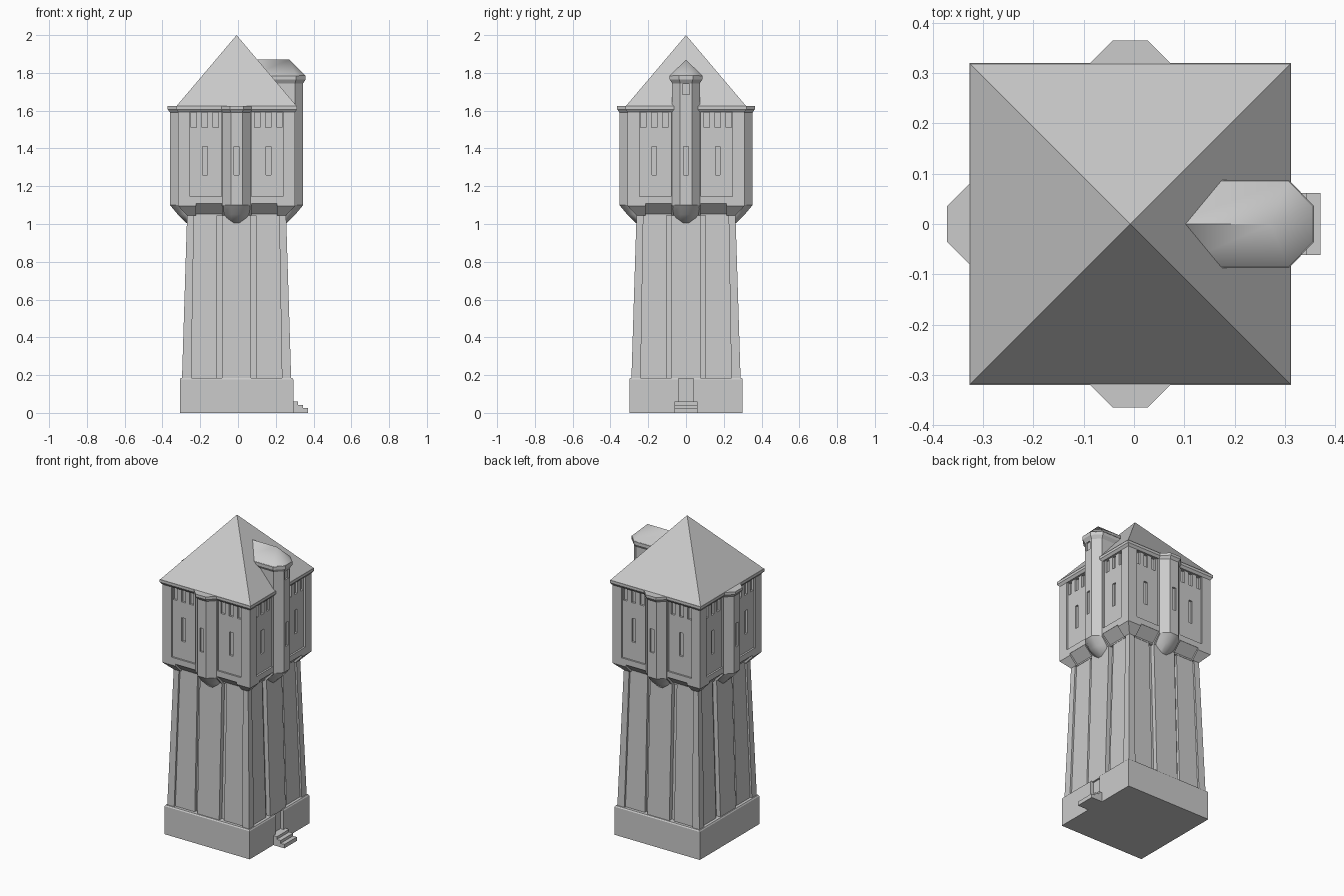
import bpy, bmesh, math

if "Cube" in bpy.data.objects:
    bpy.data.objects.remove(bpy.data.objects["Cube"])

CX = -0.0075  # tower axis (steps stick out to +x)
stone = bpy.data.materials.new("light_grey")
stone.diffuse_color = (0.6, 0.6, 0.6, 1)
stone.use_nodes = True
stone.node_tree.nodes["Principled BSDF"].inputs["Base Color"].default_value = stone.diffuse_color


def turn(u, d, k):
    """Side coordinates (u across, d outwards) to x, y; side 0 faces +x."""
    return [(d, u), (-u, d), (-d, -u), (u, -d)][k]


def finish(name, bm):
    bmesh.ops.remove_doubles(bm, verts=bm.verts, dist=1e-5)
    bmesh.ops.recalc_face_normals(bm, faces=bm.faces)
    me = bpy.data.meshes.new(name)
    bm.to_mesh(me)
    bm.free()
    me.materials.append(stone)
    ob = bpy.data.objects.new(name, me)
    ob.location.x = CX
    bpy.context.collection.objects.link(ob)
    return ob


def loft_into(bm, rings):
    """Skin a stack of equally long rings of 3D points and cap the ends."""
    loops = [[bm.verts.new(p) for p in r] for r in rings]
    n = len(loops[0])
    for a, b in zip(loops, loops[1:]):
        for i in range(n):
            j = (i + 1) % n
            bm.faces.new((a[i], a[j], b[j], b[i]))
    bm.faces.new(loops[0][::-1])
    bm.faces.new(loops[-1])


def loft(name, rings):
    bm = bmesh.new()
    loft_into(bm, rings)
    return finish(name, bm)


def square(h, z):
    return [(-h, -h, z), (h, -h, z), (h, h, z), (-h, h, z)]


def octagon(a, c, z, k, back=None):
    """Octagon of apothem a centred c out on side k; back stretches its rear."""
    s = a * math.tan(math.pi / 8)
    pts = [(-s, c + a), (s, c + a), (a, c + s), (a, c - s),
           (s, c - a), (-s, c - a), (-a, c - s), (-a, c + s)]
    if back is not None:
        pts[3], pts[6] = (a, back + .01), (-a, back + .01)
        pts[4], pts[5] = (s, back), (-s, back)
    return [(*turn(u, d, k), z) for u, d in pts]


def boxes(name, specs):
    """Boxes given as (side, u0, u1, d0, d1, z0, z1)."""
    bm = bmesh.new()
    for k, u0, u1, d0, d1, z0, z1 in specs:
        loft_into(bm, [[(*turn(u, d, k), z) for u, d in
                        ((u0, d0), (u1, d0), (u1, d1), (u0, d1))] for z in (z0, z1)])
    return finish(name, bm)


def cut(ob, cutter):
    cutter.hide_render = True
    m = ob.modifiers.new("cut", 'BOOLEAN')
    m.operation, m.solver, m.object = 'DIFFERENCE', 'EXACT', cutter
    bpy.context.view_layer.objects.active = ob
    bpy.ops.object.modifier_apply(modifier=m.name)
    bpy.data.objects.remove(cutter)


# plinth with door notch, and entrance steps
base = loft("base", [square(.30, 0), square(.30, .178), square(.295, .186)])
cut(base, boxes("door_cutter", [(0, -.04, .04, .278, .33, .06, .2)]))
boxes("entrance_steps", [(0, -.062, .062, .29, d, 0, z)
                         for d, z in ((.325, .06), (.352, .043), (.378, .025))])


# tapering shaft with corner piers, panels, grooves and centre pilasters
def shaft_ring(h, p, z):
    half = [(-h, h), (-p, h), (-p, h - .012), (-.103, h - .012),
            (-.103, h - .028), (-.077, h - .028), (-.077, h)]
    side = half + [(-u, d) for u, d in half[:0:-1]]
    ring = []
    for k in range(4):
        ring += [(*turn(u, d, k), z) for u, d in side]
    return ring


loft("shaft", [shaft_ring(.289, .24, .18), shaft_ring(.261, .225, 1.08)])

# overhanging upper storey
body = loft("upper_storey", [square(.262, 1.045), square(.309, 1.095), square(.309, 1.61)])

# sloped notches in its corbelled underside
bm = bmesh.new()
for k in range(4):
    for s in (-1, 1):
        loft_into(bm, [[(*turn(s * u, d, k), z) for d, z in
                        ((.33, 1.108), (.308, 1.108), (.252, 1.054), (.252, 1.0), (.33, 1.0))]
                       for u in (.078, .215)])
cut(body, finish("notch_cutter", bm))

# recessed wall panels, then windows within them
panels, slots = [], []
for k in range(4):
    for s in (-1, 1):
        panels.append((k, *sorted((s * .08, s * .246)), .298, .34, 1.145, 1.598))
        for c, w, z0, z1 in ((.227, .014, 1.51, 1.59), (.168, .014, 1.51, 1.59),
                             (.11, .014, 1.51, 1.59), (.168, .013, 1.26, 1.41)):
            slots.append((k, s * c - w, s * c + w, .285, .34, z0, z1))
cut(body, boxes("panel_cutter", panels))
cut(body, boxes("window_cutter", slots))

# octagonal turrets; the one over the door rises through the roof
C = .279
for k, side in enumerate(("right", "back", "left", "front")):
    top, back = (1.765, .12) if k == 0 else (1.61, None)
    turret = loft(side + "_turret", [octagon(.0735, C, 1.1, k, .2),
                                     octagon(.0735, C, 1.6, k, .2)])
    holes = [(k, -.013, .013, .342, .37, 1.26, 1.41)]
    cut(turret, boxes("turret_window_cutter", holes))
    loft(side + "_turret_bracket", [octagon(.03, .235, 1.005, k), octagon(.066, .245, 1.05, k),
                                    octagon(.0735, C, 1.1, k)])
    if k:
        loft(side + "_turret_cornice", [octagon(.0735, C, 1.59, k), octagon(.0855, C, 1.607, k),
                                        octagon(.0855, C, 1.624, k)])
    else:
        upper = loft("tall_turret_top", [octagon(.0735, C, 1.6, k, .12),
                                         octagon(.0735, C, top, k, .12)])
        cut(upper, boxes("top_window_cutter", [(0, -.018, .018, .342, .37, 1.685, 1.74)]))
        loft("tall_turret_cornice", [octagon(.0735, C, 1.745, k, .12),
                                     octagon(.0865, C, 1.765, k, .12),
                                     octagon(.0865, C, 1.786, k, .12)])

# tall turret roof: ridge running back into the main roof, hipped front
bm = bmesh.new()
s = .036
eave = [bm.verts.new((x, y, 1.784)) for x, y in
        ((.08, -.088), (C + s, -.088), (C + .0865, -s), (C + .0865, s), (C + s, .088), (.08, .088))]
peak = bm.verts.new((C, 0, 1.87))
rear = bm.verts.new((.08, 0, 1.87))
for i in range(1, 4):
    bm.faces.new((eave[i], eave[i + 1], peak))
bm.faces.new((eave[0], eave[1], peak, rear))
bm.faces.new((eave[4], eave[5], rear, peak))
bm.faces.new((eave[5], eave[0], rear))
bm.faces.new(eave[::-1])
turret_roof = finish("tall_turret_roof", bm)

# main cornice and pyramid roof
loft("cornice", [square(.309, 1.592), square(.32, 1.607), square(.32, 1.624)])
bm = bmesh.new()
rim = [bm.verts.new(p) for p in square(.32, 1.622)]
tip = bm.verts.new((0, 0, 2))
for i in range(4):
    bm.faces.new((rim[i], rim[(i + 1) % 4], tip))
bm.faces.new(rim[::-1])
finish("main_roof", bm)

# soften the rounded brackets and the small hipped roof
for ob in bpy.data.objects:
    if ob.name.endswith("bracket") or ob == turret_roof:
        bpy.ops.object.select_all(action='DESELECT')
        ob.select_set(True)
        bpy.context.view_layer.objects.active = ob
        bpy.ops.object.shade_smooth_by_angle(angle=math.radians(46))
